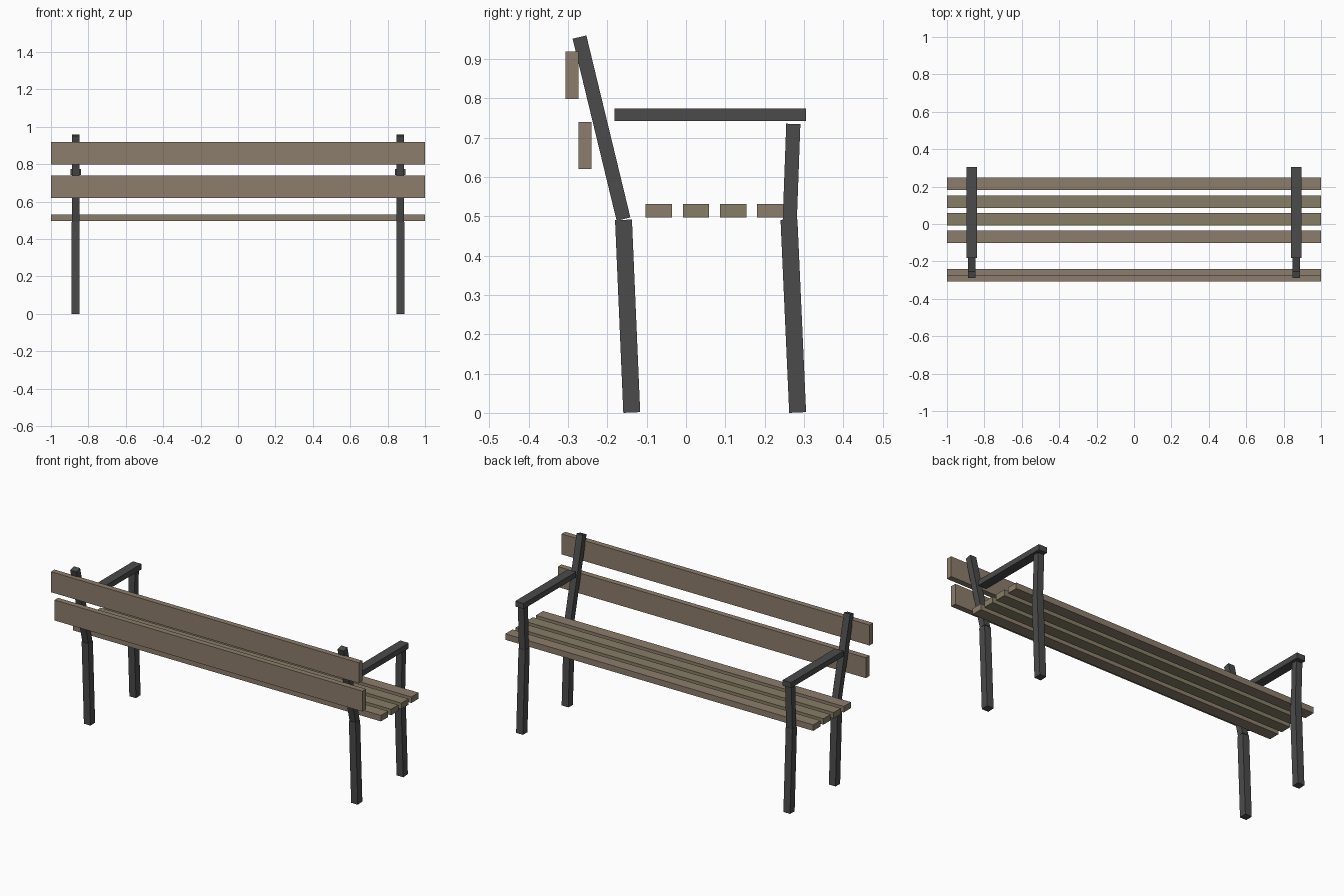
import bpy, bmesh, math
from mathutils import Matrix, Vector

if "Cube" in bpy.data.objects:
    bpy.data.objects.remove(bpy.data.objects["Cube"])


def material(name, rgb):
    m = bpy.data.materials.new(name)
    m.diffuse_color = (*rgb, 1)
    m.use_nodes = True
    m.node_tree.nodes["Principled BSDF"].inputs["Base Color"].default_value = m.diffuse_color
    return m


IRON = material("dark_iron", (0.07, 0.07, 0.07))
WOOD = material("brown_wood", (0.26, 0.205, 0.145))
WOOD_OLIVE = material("olive_wood", (0.24, 0.205, 0.13))


def beam(name, mat, x, size_x, a, b, thick, mirror=False):
    """Box running from a to b, both (y, z), with the given thickness."""
    a, b = Vector((0, *a)), Vector((0, *b))
    d = b - a
    mid = (a + b) / 2
    mat4 = (Matrix.Translation((x, mid.y, mid.z))
            @ Matrix.Rotation(math.atan2(-d.y, d.z), 4, 'X')
            @ Matrix.Diagonal((size_x, thick, d.length, 1)))
    bm = bmesh.new()
    bmesh.ops.create_cube(bm, size=1, matrix=mat4)
    me = bpy.data.meshes.new(name)
    bm.to_mesh(me)
    bm.free()
    me.materials.append(mat)
    ob = bpy.data.objects.new(name, me)
    bpy.context.collection.objects.link(ob)
    if mirror:
        ob.modifiers.new("mirror", 'MIRROR')
    return ob


# Iron side frames, mirrored across x = 0
X = 0.868
beam("back_leg", IRON, X, 0.043, (-0.138, 0.001), (-0.159, 0.491), 0.043, True)
beam("front_leg", IRON, X, 0.043, (0.284, 0.001), (0.262, 0.491), 0.043, True)
beam("back_upright", IRON, X, 0.04, (-0.159, 0.493), (-0.271, 0.956), 0.036, True)
beam("arm_post", IRON, X, 0.04, (0.264, 0.490), (0.273, 0.735), 0.036, True)
beam("armrest", IRON, X, 0.055, (-0.182, 0.758), (0.305, 0.758), 0.032, True)

# Seat slats
for i in range(4):
    y = -0.069 + i * 0.0945
    mat = WOOD_OLIVE if i in (1, 2) else WOOD
    beam(f"seat_slat_{i + 1}", mat, 0, 2, (y, 0.497), (y, 0.532), 0.067)

# Backrest slats
for i, (y, z) in enumerate([(-0.257, 0.62), (-0.2905, 0.799)]):
    beam(f"back_slat_{i + 1}", WOOD, 0, 2, (y, z), (y, z + 0.12), 0.033)
